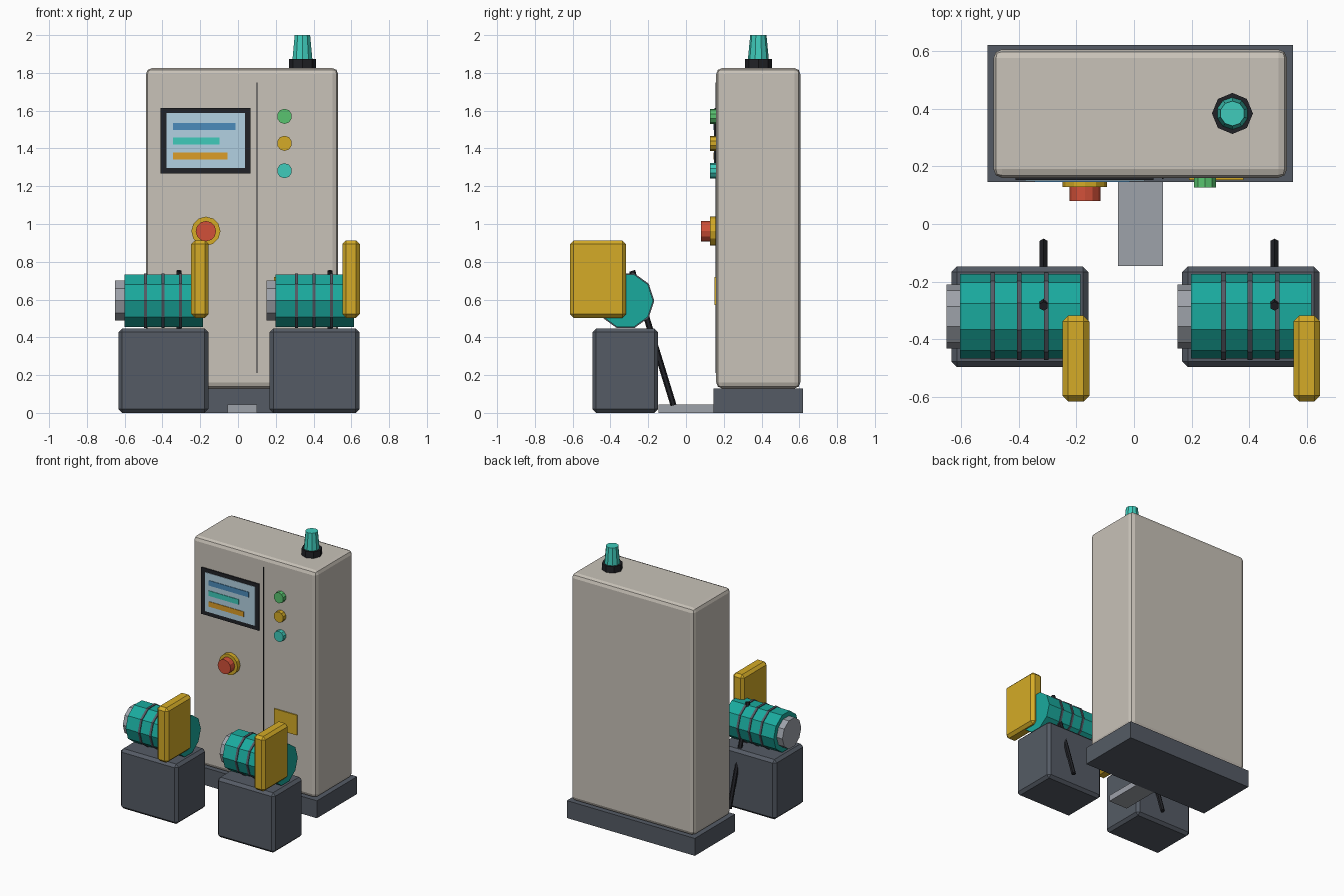
import bpy
from mathutils import Vector

if "Cube" in bpy.data.objects:
    bpy.data.objects.remove(bpy.data.objects["Cube"])


def mat(name, r, g, b):
    m = bpy.data.materials.new(name)
    m.diffuse_color = (r, g, b, 1)
    m.use_nodes = True
    m.node_tree.nodes["Principled BSDF"].inputs["Base Color"].default_value = m.diffuse_color
    return m


CREAM = mat("cream", 0.58, 0.54, 0.48)
SLATE = mat("slate", 0.09, 0.105, 0.13)
BLACK = mat("black", 0.015, 0.016, 0.02)
TEAL = mat("teal", 0.01, 0.40, 0.34)
AQUA = mat("aqua", 0.05, 0.60, 0.50)
YELLOW = mat("yellow", 0.66, 0.41, 0.02)
AMBER = mat("amber", 0.72, 0.34, 0.02)
RED = mat("red", 0.64, 0.08, 0.04)
GREEN = mat("green", 0.10, 0.55, 0.16)
GLASS = mat("glass", 0.45, 0.64, 0.76)
BLUE = mat("blue", 0.07, 0.26, 0.50)
SILVER = mat("silver", 0.34, 0.36, 0.40)


def box(name, x, y, z, m, bevel=0, segments=1):
    """Box from (min, max) ranges, with an optional bevel."""
    bpy.ops.mesh.primitive_cube_add(size=1, location=[(a + b) / 2 for a, b in (x, y, z)])
    o = bpy.context.object
    o.name = name
    o.scale = [b - a for a, b in (x, y, z)]
    bpy.ops.object.transform_apply(location=False, rotation=False, scale=True)
    o.data.materials.append(m)
    if bevel:
        mod = o.modifiers.new("bevel", 'BEVEL')
        mod.width, mod.segments = bevel, segments
    return o


def rod(name, start, end, r, m, sides, r_end=None):
    """Cylinder or cone between two points."""
    a, b = Vector(start), Vector(end)
    d = b - a
    bpy.ops.mesh.primitive_cone_add(
        vertices=sides, radius1=r, radius2=r if r_end is None else r_end,
        depth=d.length, location=(a + b) / 2,
        rotation=d.to_track_quat('Z', 'Y').to_euler())
    o = bpy.context.object
    o.name = name
    o.data.materials.append(m)
    return o


# Cabinet and plinth
box("plinth", (-0.507, 0.55), (0.145, 0.62), (0, 0.13), SLATE)
box("cabinet", (-0.487, 0.53), (0.16, 0.605), (0.13, 1.825), CREAM, 0.03, 2)
box("door_seam", (0.097, 0.103), (0.156, 0.17), (0.21, 1.75), BLACK)
box("warning_plate", (0.19, 0.38), (0.152, 0.17), (0.57, 0.72), YELLOW)
box("cable_tray", (-0.056, 0.1), (-0.145, 0.15), (0, 0.045), SILVER)

# Display with status bars
box("screen_frame", (-0.41, 0.067), (0.152, 0.17), (1.267, 1.615), BLACK)
box("screen", (-0.378, 0.037), (0.149, 0.165), (1.297, 1.588), GLASS)
for i, (right, z, m) in enumerate([(-0.013, 1.517, BLUE), (-0.097, 1.44, AQUA),
                                   (-0.055, 1.36, AMBER)]):
    box(f"screen_bar_{i}", (-0.345, right), (0.145, 0.16), (z - 0.019, z + 0.019), m)

# Indicator lamps and emergency stop
for i, (z, m) in enumerate([(1.57, GREEN), (1.427, YELLOW), (1.282, AQUA)]):
    rod(f"indicator_lamp_{i}", (0.246, 0.17, z), (0.246, 0.127, z), 0.04, m, 10)
rod("stop_collar", (-0.17, 0.17, 0.962), (-0.17, 0.128, 0.962), 0.077, YELLOW, 12)
rod("stop_button", (-0.17, 0.15, 0.962), (-0.17, 0.08, 0.962), 0.054, RED, 12)

# Beacon
rod("beacon_base", (0.341, 0.383, 1.815), (0.341, 0.383, 1.873), 0.071, BLACK, 8)
rod("beacon_lens", (0.341, 0.383, 1.865), (0.341, 0.383, 2.0), 0.056, AQUA, 10, 0.043)

# Two motor stations
for side, dx in (("left", 0.0), ("right", 0.8)):
    y, z = -0.32, 0.594
    box(side + "_pedestal", (-0.633 + dx, -0.157 + dx), (-0.496, -0.147), (0, 0.447), SLATE, 0.02)
    # vertices at +-y so the top and bottom are flat
    for part, x0, x1, r, m in [("_motor", -0.602, -0.185, 0.146, TEAL),
                               ("_end_cap", -0.65, -0.59, 0.111, SILVER)] + [
            (f"_motor_ring_{i}", x - 0.008, x + 0.008, 0.152, SLATE)
            for i, x in enumerate((-0.49, -0.398, -0.304))]:
        bpy.ops.mesh.primitive_cylinder_add(vertices=10, radius=r, depth=x1 - x0,
                                            location=((x0 + x1) / 2 + dx, y, z),
                                            rotation=(0, 1.570796, 0))
        o = bpy.context.object
        o.name = side + part
        o.data.materials.append(m)
    box(side + "_guard", (-0.248 + dx, -0.155 + dx), (-0.615, -0.317), (0.503, 0.913), YELLOW, 0.02)
    rod(side + "_cable", (-0.313 + dx, -0.285, 0.752), (-0.313 + dx, -0.066, 0.04), 0.016, BLACK, 6)
